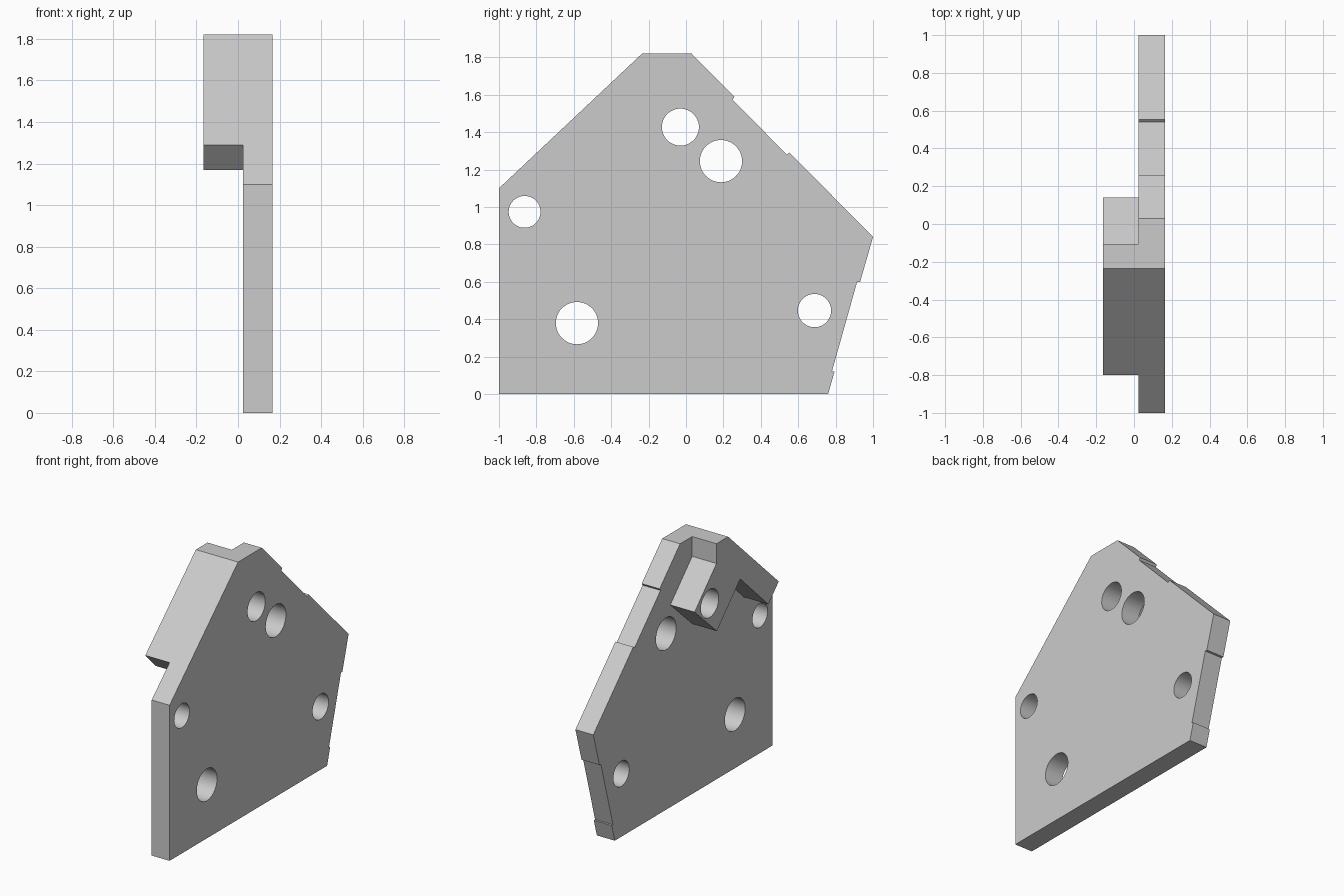
import bpy
import bmesh
import math
from mathutils import Matrix

cube = bpy.data.objects.get("Cube")
if cube:
    bpy.data.objects.remove(cube, do_unlink=True)

grey = bpy.data.materials.new("plain grey")
grey.use_nodes = True
grey.diffuse_color = (0.6, 0.6, 0.6, 1)
grey.node_tree.nodes["Principled BSDF"].inputs["Base Color"].default_value = (0.6, 0.6, 0.6, 1)


def add_object(name, bm):
    bmesh.ops.recalc_face_normals(bm, faces=bm.faces)
    mesh = bpy.data.meshes.new(name)
    bm.to_mesh(mesh)
    bm.free()
    mesh.materials.append(grey)
    obj = bpy.data.objects.new(name, mesh)
    bpy.context.collection.objects.link(obj)
    return obj


def slab(name, outline, x0, x1):
    """Extrude a (y, z) outline along x."""
    bm = bmesh.new()
    face = bm.faces.new([bm.verts.new((x0, y, z)) for y, z in outline])
    ext = bmesh.ops.extrude_face_region(bm, geom=[face])
    moved = [v for v in ext["geom"] if isinstance(v, bmesh.types.BMVert)]
    bmesh.ops.translate(bm, verts=moved, vec=(x1 - x0, 0, 0))
    return add_object(name, bm)


def combine(target, other, operation):
    """Apply a boolean and remove the helper."""
    mod = target.modifiers.new(operation, "BOOLEAN")
    mod.operation, mod.solver, mod.object = operation, "EXACT", other
    bpy.context.view_layer.objects.active = target
    bpy.ops.object.modifier_apply(modifier=mod.name)
    bpy.data.objects.remove(other, do_unlink=True)


# Main plate, with shallow recesses along its two rear edges
plate = slab("mounting_plate", [
    (-1, 0), (-1, 1.10), (-0.235, 1.82), (0.03, 1.82),
    (0.259, 1.589), (0.249, 1.574), (0.54, 1.279), (0.553, 1.291),
    (1, 0.84), (0.931, 0.6), (0.915, 0.6), (0.78, 0.12), (0.794, 0.12),
    (0.76, 0)], 0.025, 0.165)

# Raised hooked block on the right side of the plate
block = slab("raised_block", [
    (-0.8, 1.288), (-0.235, 1.82), (-0.105, 1.82), (-0.105, 1.68),
    (0.14, 1.43), (-0.11, 1.2), (-0.37, 1.47), (-0.685, 1.17)], -0.165, 0.025)
combine(plate, block, "UNION")

# Round through holes: y, z, radius
for y, z, radius in [(-0.03, 1.427, 0.099), (0.187, 1.245, 0.113),
                     (-0.863, 0.974, 0.085), (-0.583, 0.379, 0.113),
                     (0.687, 0.446, 0.089)]:
    bm = bmesh.new()
    bmesh.ops.create_cone(
        bm, cap_ends=True, segments=48, radius1=radius, radius2=radius, depth=1,
        matrix=Matrix.Translation((0, y, z)) @ Matrix.Rotation(math.pi / 2, 4, "Y"))
    cutter = add_object("hole_cutter", bm)
    cutter.hide_render = True
    combine(plate, cutter, "DIFFERENCE")

# Smooth hole walls, crisp edges
bpy.ops.object.select_all(action="DESELECT")
plate.select_set(True)
bpy.context.view_layer.objects.active = plate
bpy.ops.object.shade_smooth_by_angle(angle=math.radians(20))
